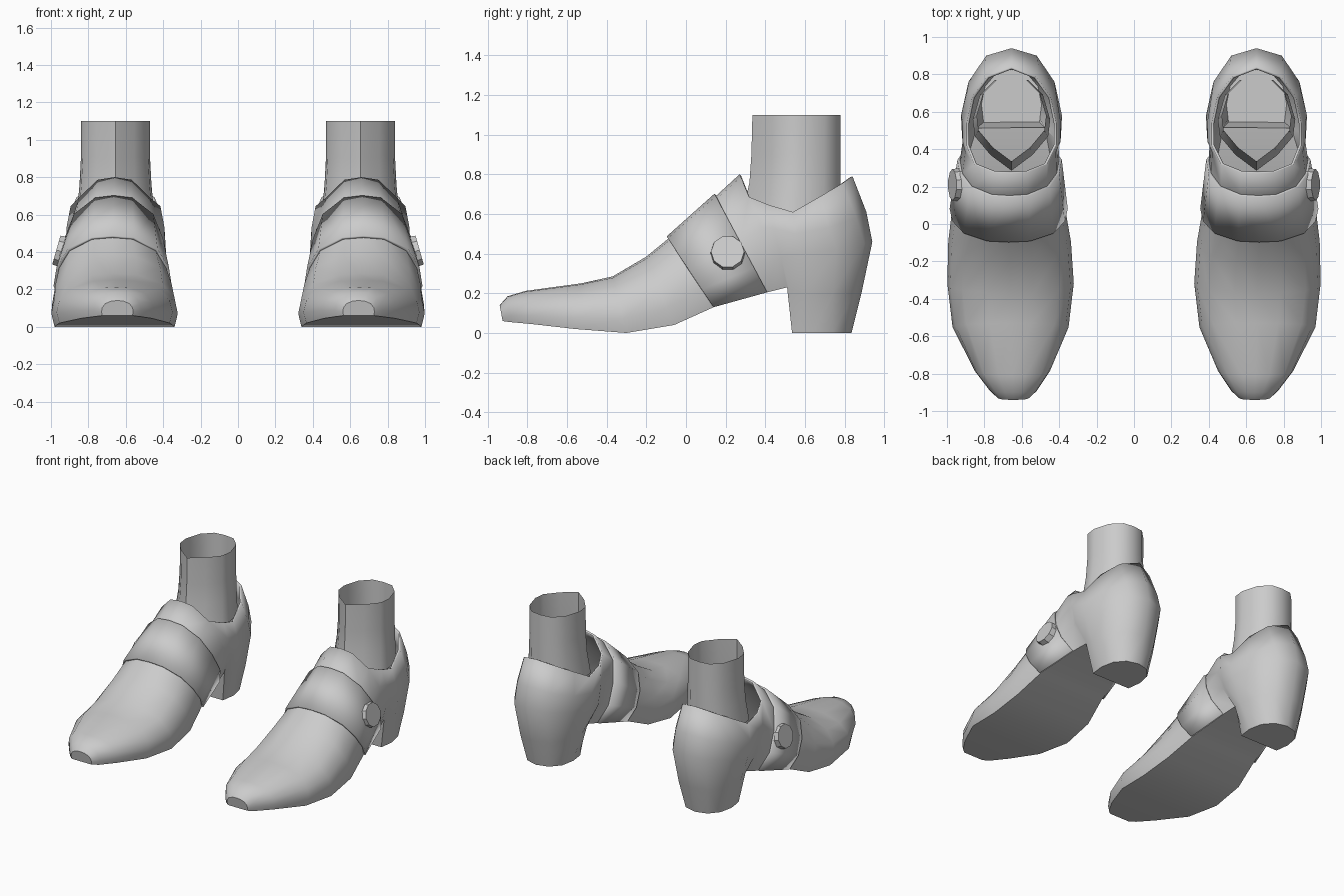
import bpy, bmesh, math
from mathutils import Vector, Matrix

cube = bpy.data.objects.get("Cube")
if cube:
    bpy.data.objects.remove(cube, do_unlink=True)

grey = bpy.data.materials.new("plain grey")
grey.use_nodes = True
GREY = (0.6, 0.6, 0.6, 1)
grey.diffuse_color = GREY
grey.node_tree.nodes["Principled BSDF"].inputs["Base Color"].default_value = GREY

CENTRE = 0.66  # middle of the left shoe


def finish(bm, name, thickness=0.0, angle=40, recalc=True):
    """Turn a bmesh into a smooth-shaded object mirrored to the other foot."""
    if recalc:
        bmesh.ops.recalc_face_normals(bm, faces=bm.faces)
    mesh = bpy.data.meshes.new(name)
    bm.to_mesh(mesh)
    bm.free()
    mesh.materials.append(grey)
    obj = bpy.data.objects.new(name, mesh)
    bpy.context.collection.objects.link(obj)
    bpy.ops.object.select_all(action='DESELECT')
    obj.select_set(True)
    bpy.context.view_layer.objects.active = obj
    bpy.ops.object.shade_smooth_by_angle(angle=math.radians(angle))
    if thickness:
        wall = obj.modifiers.new("wall", 'SOLIDIFY')
        wall.thickness = thickness
        wall.offset = -1
    mirror = obj.modifiers.new("other foot", 'MIRROR')
    mirror.use_mirror_merge = False
    return obj


def bridge(bm, first, second, closed=False):
    """Join two rows of vertices with quads."""
    count = len(first)
    for i in range(count if closed else count - 1):
        j = (i + 1) % count
        bm.faces.new((first[i], first[j], second[j], second[i]))


def mirrored_row(bm, half, centre):
    """half: (offset, y, z) points ending on the middle line."""
    full = half + [(-x, y, z) for x, y, z in reversed(half[:-1])]
    return [bm.verts.new((centre + x, y, z)) for x, y, z in full]


# Half arch: share of half width, share of height
ARCH = [(1.0, 0), (1.0, 0.25), (0.95, 0.53), (0.76, 0.8), (0.36, 0.975), (0, 1)]


def arch(bm, station, grow=0.0):
    """Slanted arch section from a sole point up to an instep point."""
    (ty, tz), (by, bz), centre, width, base = station
    top, bottom = Vector((ty, tz)), Vector((by, bz))
    top += (top - bottom).normalized() * grow
    half = []
    for i, (u, v) in enumerate(ARCH):
        y, z = bottom.lerp(top, v)
        half.append(((width + grow) * u * (base if i == 0 else 1), y, z))
    return mirrored_row(bm, half, centre)


# Sections from toe to collar: instep, sole, centre, half width, sole share
STATIONS = [
    ((-0.94, 0.14), (-0.925, 0.06), 0.645, 0.085, 0.95),
    ((-0.90, 0.185), (-0.89, 0.055), 0.645, 0.125, 0.95),
    ((-0.81, 0.212), (-0.78, 0.045), 0.65, 0.2, 0.95),
    ((-0.53, 0.25), (-0.56, 0.02), 0.66, 0.31, 0.95),
    ((-0.37, 0.285), (-0.3, 0.0), 0.66, 0.338, 0.95),
    ((-0.2, 0.385), (-0.06, 0.04), 0.665, 0.328, 0.95),
    ((-0.09, 0.475), (0.14, 0.13), 0.67, 0.302, 0.9),
    ((0.15, 0.69), (0.41, 0.205), 0.665, 0.265, 0.82),
    ((0.27, 0.80), (0.51, 0.23), CENTRE, 0.255, 0.75),
]

# Heel quarter rows, from the collar to the back: offset, y, z
QUARTER = [
    [(0.2, 0.52, 0.22), (0.215, 0.6, 0.2), (0.2, 0.74, 0.2), (0.12, 0.85, 0.2), (0, 0.885, 0.2)],
    [(0.265, 0.48, 0.38), (0.27, 0.58, 0.4), (0.23, 0.76, 0.42), (0.135, 0.9, 0.45), (0, 0.94, 0.46)],
    [(0.262, 0.44, 0.53), (0.262, 0.55, 0.5), (0.235, 0.72, 0.53), (0.14, 0.86, 0.58), (0, 0.91, 0.61)],
    [(0.24, 0.42, 0.645), (0.24, 0.54, 0.61), (0.21, 0.68, 0.69), (0.13, 0.79, 0.755), (0, 0.84, 0.79)],
]
HEEL_TIP = [(0.155, 0.535, 0), (0.16, 0.56, 0), (0.17, 0.64, 0), (0.15, 0.74, 0), (0.09, 0.81, 0), (0, 0.835, 0)]

# Shoe shell: vamp, sole, heel quarter and heel in one skin
bm = bmesh.new()
rings = [arch(bm, s) for s in STATIONS]
for a, b in zip(rings, rings[1:]):
    bridge(bm, a, b, closed=True)
bm.faces.new(rings[0])
collar = rings[-1]
rows = []
for k, half in enumerate(QUARTER):
    row = mirrored_row(bm, half, CENTRE - 0.005)
    rows.append([collar[k]] + row + [collar[-1 - k]])
tip = mirrored_row(bm, HEEL_TIP, CENTRE - 0.005)
rows.insert(0, tip)
for a, b in zip(rows, rows[1:]):
    bridge(bm, a, b)
bm.faces.new(tip)
bm.faces.new((tip[0], tip[-1], collar[-1], collar[0]))
finish(bm, "shoe", thickness=0.014)

# Instep strap: a raised band over the vamp
bm = bmesh.new()
front, back = (arch(bm, s, grow=0.014) for s in STATIONS[6:8])
bridge(bm, front, back)
bmesh.ops.recalc_face_normals(bm, faces=bm.faces)
if sum(f.normal.z for f in bm.faces) < 0:
    bmesh.ops.reverse_faces(bm, faces=bm.faces)
finish(bm, "instep_strap", thickness=0.018, recalc=False)

# Button on the outer side of the strap
bm = bmesh.new()
place = Matrix.Translation((0.952, 0.21, 0.405)) @ Matrix.Rotation(math.radians(74), 4, 'Y')
bmesh.ops.create_cone(bm, cap_ends=True, segments=10, radius1=0.088, radius2=0.084,
                      depth=0.04, matrix=place)
finish(bm, "strap_button", angle=30)

# Ankle: open tube that widens into the shoe
ANKLE = [(0, 0.335), (0.1, 0.41), (0.175, 0.5), (0.185, 0.58), (0.15, 0.7), (0.08, 0.77), (0, 0.78)]
bm = bmesh.new()
rings = []
for z, spread, forward in ((1.1, 1, 0), (0.9, 1, 0.005), (0.76, 1.04, 0.015), (0.6, 1.12, 0.05)):
    half = [(x * spread, y - forward * (0.78 - y) / 0.45, z) for x, y in ANKLE]
    full = half + [(-x, y, h) for x, y, h in reversed(half[1:-1])]
    rings.append([bm.verts.new((CENTRE - 0.005 + x, y, h)) for x, y, h in full])
for a, b in zip(rings, rings[1:]):
    bridge(bm, a, b, closed=True)
finish(bm, "ankle", angle=60)
